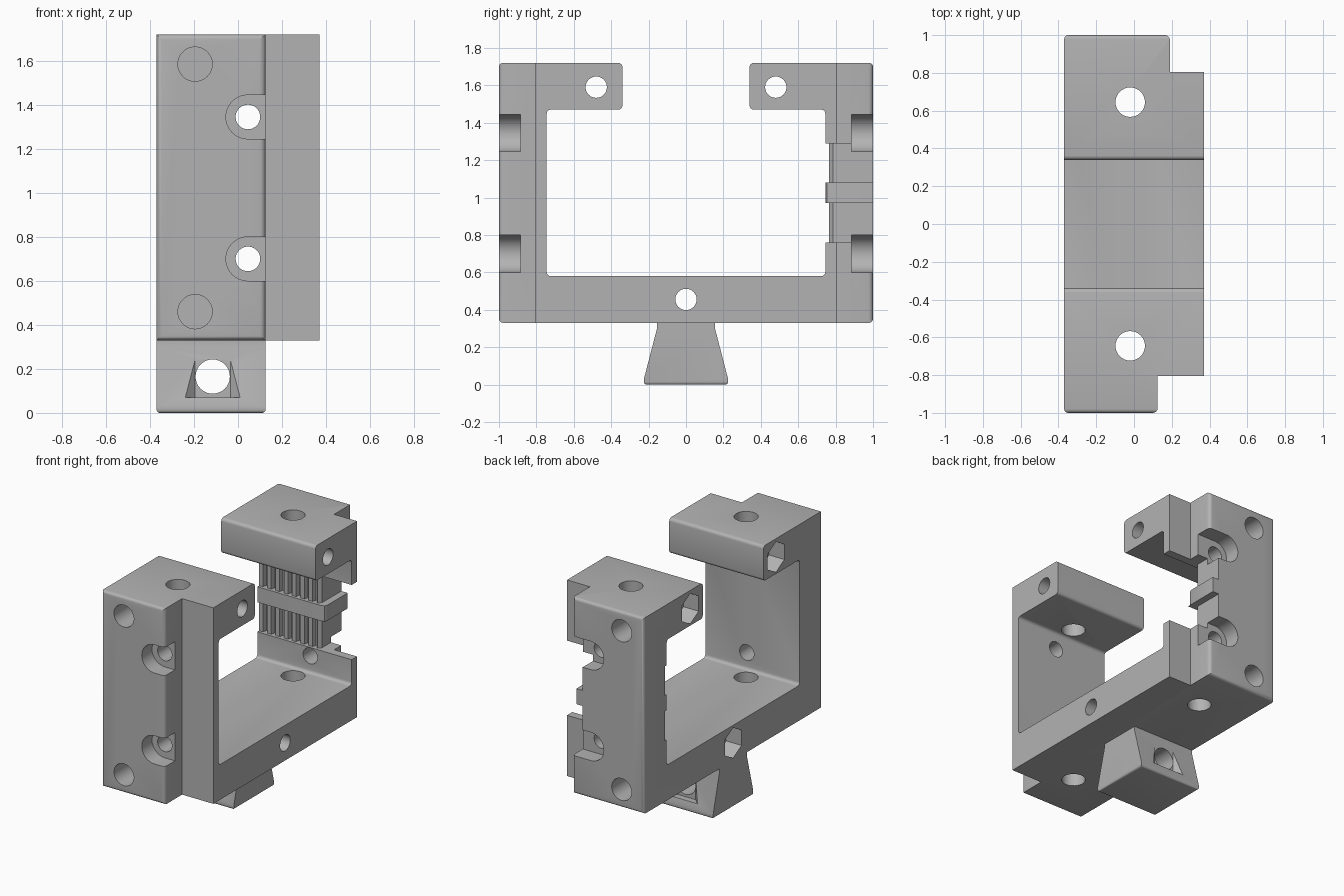
import bpy, bmesh, math

if "Cube" in bpy.data.objects:
    bpy.data.objects.remove(bpy.data.objects["Cube"], do_unlink=True)

grey = bpy.data.materials.new("plain grey")
grey.use_nodes = True
grey.diffuse_color = (0.45, 0.45, 0.45, 1)
grey.node_tree.nodes["Principled BSDF"].inputs["Base Color"].default_value = grey.diffuse_color


def prism(name, points, axis, lo, hi, round_rule=None, radius=0.02):
    """Extrude a 2D outline along an axis; optionally round edges chosen by a rule."""
    def place(p, t):
        return {"x": (t, p[0], p[1]), "y": (p[0], t, p[1]), "z": (p[0], p[1], t)}[axis]
    bm = bmesh.new()
    face = bm.faces.new([bm.verts.new(place(p, lo)) for p in points])
    moved = bmesh.ops.extrude_face_region(bm, geom=[face])["geom"]
    start, end = place((0, 0), lo), place((0, 0), hi)
    shift = [b - a for a, b in zip(start, end)]
    bmesh.ops.translate(bm, vec=shift, verts=[v for v in moved if isinstance(v, bmesh.types.BMVert)])
    bmesh.ops.recalc_face_normals(bm, faces=bm.faces)
    if round_rule:
        edges = [e for e in bm.edges if round_rule(e.verts[0].co, e.verts[1].co)]
        bmesh.ops.bevel(bm, geom=edges, offset=radius, segments=4, profile=0.5, affect="EDGES")
    mesh = bpy.data.meshes.new(name)
    bm.to_mesh(mesh)
    bm.free()
    mesh.materials.append(grey)
    obj = bpy.data.objects.new(name, mesh)
    bpy.context.collection.objects.link(obj)
    return obj


def cut(target, points, axis, lo, hi):
    """Subtract an extruded outline from the target."""
    cutter = prism("cutter", points, axis, lo, hi)
    cutter.hide_render = True
    mod = target.modifiers.new("cut", "BOOLEAN")
    mod.operation, mod.solver, mod.object = "DIFFERENCE", "EXACT", cutter
    bpy.context.view_layer.objects.active = target
    bpy.ops.object.modifier_apply(modifier=mod.name)
    bpy.data.objects.remove(cutter, do_unlink=True)


def ring(a, b, r, n=32, start=0.0, sweep=2 * math.pi):
    return [(a + r * math.cos(start + sweep * i / n), b + r * math.sin(start + sweep * i / n))
            for i in range(n)]


def rect(a0, a1, b0, b1):
    return [(a0, b0), (a1, b0), (a1, b1), (a0, b1)]


SIDE, TOP, BASE = 0.37, 1.72, 0.33

# Open C-shaped frame
half = [(1, BASE), (1, TOP), (0.34, TOP), (0.34, 1.47), (0.745, 1.47), (0.745, 0.58)]
outline = half + [(-y, z) for y, z in reversed(half)]


def frame_rounding(a, b):
    along_x = abs(a.x - b.x) > 0.1
    outer_upright = min(a.x, b.x) < 0 and max(a.x, b.x) < 0 and abs(a.y) > 0.99 and abs(a.y - b.y) < 0.01
    return along_x or outer_upright


frame = prism("frame", outline, "x", -SIDE, SIDE, frame_rounding, 0.022)

# Stepped outer corners, with a rounded edge on each block
for s, step in ((-1, 0.125), (1, 0.19)):
    r = 0.025
    arc = [(step - r + r * math.sin(t * math.pi / 8), s * (1 - r + r * math.cos(t * math.pi / 8)))
           for t in range(5)]
    cut(frame, [(step - r, s * 1.2)] + arc + [(step, s * 0.805), (0.6, s * 0.805), (0.6, s * 1.2)],
        "z", 0.1, 2)

# Belt clamp: toothed recesses either side of a raised band
cut(frame, rect(0.16, 0.6, 0.7, 1.2), "z", 0.76, 1.29)
for lo, hi in ((0.76, 0.97), (1.08, 1.29)):
    recess = [(-0.5, 0.6), (0.6, 0.6), (0.6, 1.2), (0.11, 1.2), (0.11, 0.785), (0.09, 0.765)]
    for i in reversed(range(7)):
        x = -0.34 + i * 0.065
        recess += [(x + 0.034, 0.765), (x + 0.027, 0.795), (x + 0.007, 0.795), (x, 0.765)]
    cut(frame, recess + [(-0.5, 0.765)], "z", lo, hi)
cut(frame, [(0.13, 0.7), (0.2, 0.7), (0.2, 0.775), (0.16, 0.775), (0.151, 0.754), (0.13, 0.745)],
    "z", 0.97, 1.08)

# Bolt holes through both walls, each in a slot open to one side
for z in (0.70, 1.345):
    cut(frame, ring(0.045, z, 0.056), "y", -1.2, 1.2)
    slot = ring(0.045, z, 0.1, 16, math.pi / 2, math.pi) + [(0.045, z - 0.1), (0.5, z - 0.1), (0.5, z + 0.1)]
    for s in (-1, 1):
        cut(frame, slot, "y", min(s * 0.885, s * 1.2), max(s * 0.885, s * 1.2))

# Blind corner sockets and vertical rod holes
for s in (-1, 1):
    for z in (0.46, 1.585):
        cut(frame, ring(-0.195, z, 0.078), "y", min(s * 0.8, s * 1.2), max(s * 0.8, s * 1.2))
    cut(frame, ring(-0.02, s * 0.645, 0.078), "z", 0.1, 2)

# Cross screws with hexagonal nut pockets
for y, z in ((-0.48, 1.59), (0.48, 1.59), (0, 0.455)):
    cut(frame, ring(y, z, 0.057), "x", -0.6, 0.6)
    cut(frame, ring(y, z, 0.108, 6, math.pi / 2), "x", -0.6, -0.25)

# Dovetail foot with a bored hole and tapered flats
foot = prism("dovetail_foot",
             [(-0.225, 0), (0.225, 0), (0.225, 0.03), (0.155, 0.3), (0.155, BASE),
              (-0.155, BASE), (-0.155, 0.3), (-0.225, 0.03)], "x", -SIDE, 0.125,
             lambda a, b: max(a.z, b.z) < 0.01, 0.015)
cut(foot, ring(-0.115, 0.165, 0.078), "y", -0.5, 0.5)
for s in (-1, 1):
    cut(foot, [(-0.195, s * 0.17), (-0.035, s * 0.17), (0.025, s * 0.23), (-0.255, s * 0.23)],
        "z", 0.07, 0.25)

# Smooth the rounded surfaces, keep corners crisp
bpy.ops.object.select_all(action="DESELECT")
for obj in (frame, foot):
    obj.select_set(True)
bpy.context.view_layer.objects.active = frame
bpy.ops.object.shade_smooth_by_angle(angle=math.radians(30))
